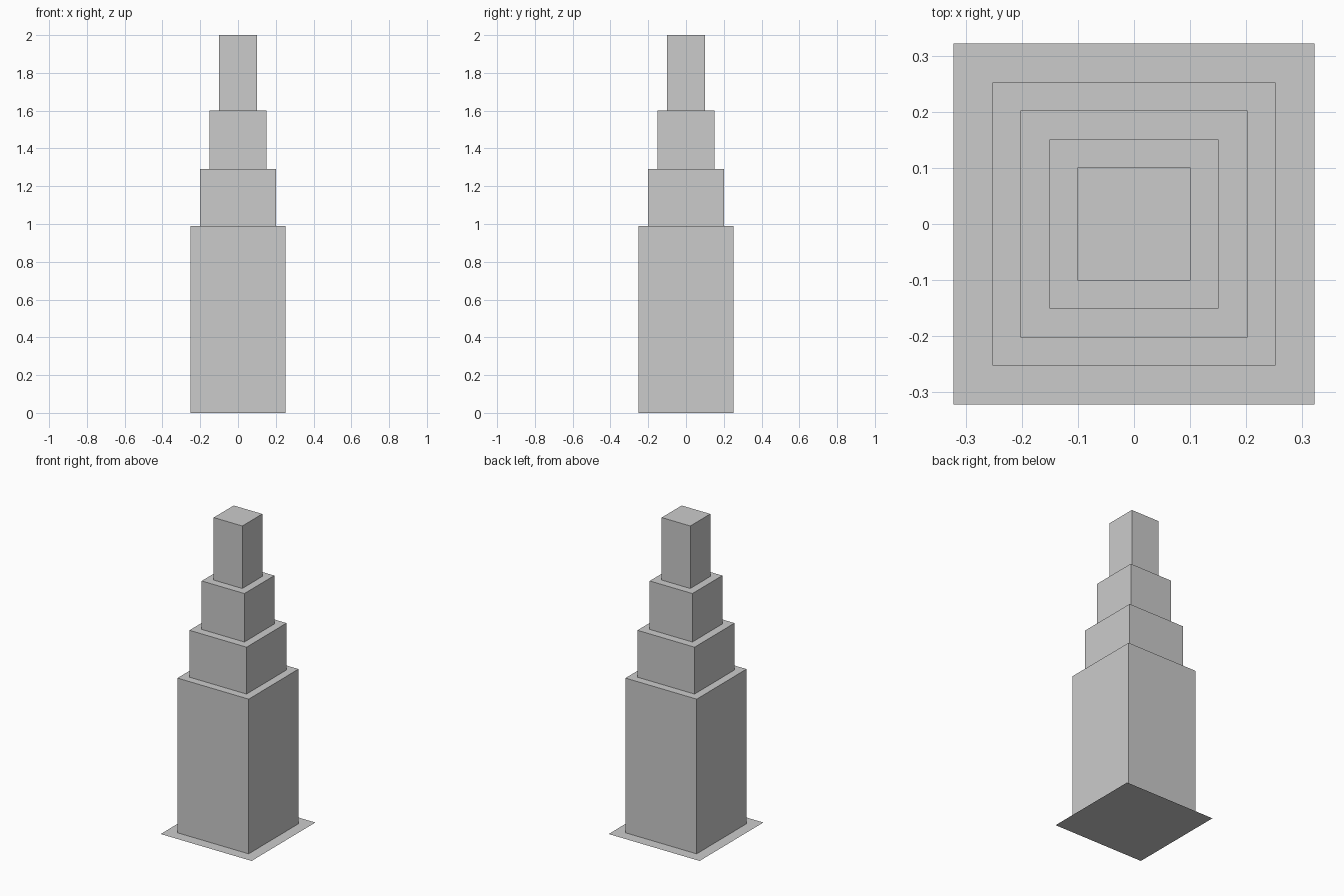
import bpy
import bmesh

cube = bpy.data.objects.get("Cube")
if cube:
    bpy.data.objects.remove(cube, do_unlink=True)

# One plain grey for the whole tower
grey = bpy.data.materials.new("concrete_grey")
grey.use_nodes = True
colour = (0.6, 0.6, 0.6, 1)
grey.diffuse_color = colour
grey.node_tree.nodes["Principled BSDF"].inputs["Base Color"].default_value = colour


def add_part(name, bm):
    mesh = bpy.data.meshes.new(name)
    bm.to_mesh(mesh)
    bm.free()
    mesh.materials.append(grey)
    obj = bpy.data.objects.new(name, mesh)
    bpy.context.collection.objects.link(obj)


def add_tier(name, half, bottom, top):
    bm = bmesh.new()
    bmesh.ops.create_cube(bm, size=1)
    bmesh.ops.scale(bm, vec=(2 * half, 2 * half, top - bottom), verts=bm.verts)
    bmesh.ops.translate(bm, vec=(0, 0, (bottom + top) / 2), verts=bm.verts)
    add_part(name, bm)


# Flat ground sheet
bm = bmesh.new()
bmesh.ops.create_grid(bm, x_segments=1, y_segments=1, size=0.322)
add_part("ground_sheet", bm)

# Stepped tower: name, half width, top height
bottom = 0
for name, half, top in (
    ("main_block", 0.252, 0.99),
    ("lower_setback", 0.202, 1.29),
    ("upper_setback", 0.151, 1.6),
    ("top_block", 0.101, 2.0),
):
    add_tier(name, half, bottom, top)
    bottom = top
